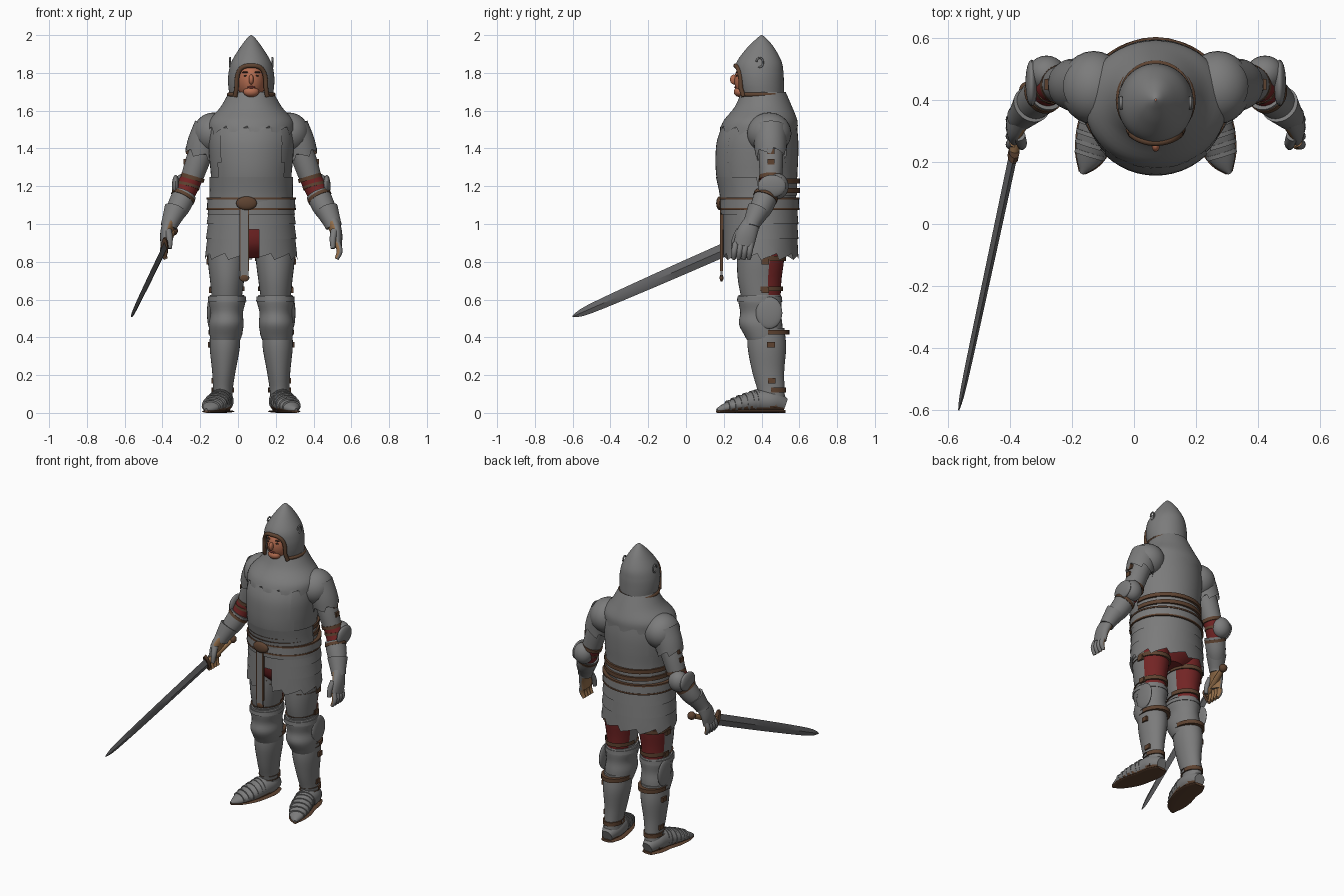
import bpy, bmesh, math
from mathutils import Vector, Matrix

if "Cube" in bpy.data.objects:
    bpy.data.objects.remove(bpy.data.objects["Cube"])

CENTRE = .07  # the body's mirror plane


def material(name, *rgb):
    m = bpy.data.materials.new(name)
    m.use_nodes = True
    m.diffuse_color = (*rgb, 1)
    m.node_tree.nodes["Principled BSDF"].inputs["Base Color"].default_value = (*rgb, 1)
    return m


STEEL = material("plate steel", .2, .2, .2)
BLADE = material("dark blade steel", .13, .13, .135)
BROWN = material("brown leather", .11, .055, .03)
TAN = material("tan leather", .3, .16, .07)
SKIN = material("skin", .45, .15, .08)
RED = material("red cloth", .17, .018, .018)
DARK = material("dark hair", .06, .03, .02)
LIPS = material("lips", .22, .05, .04)
meshes = []


def finish(name, bm, mats, mirror=False, rule=None):
    """Turn a bmesh into an object; rule gives each face a slot, or -1 to drop it."""
    bmesh.ops.recalc_face_normals(bm, faces=bm.faces)
    if rule:
        dropped = []
        for f in bm.faces:
            slot = rule(f.calc_center_median(), f.normal)
            if slot < 0:
                dropped.append(f)
            else:
                f.material_index = slot
        bmesh.ops.delete(bm, geom=dropped, context='FACES')
    mesh = bpy.data.meshes.new(name)
    bm.to_mesh(mesh)
    bm.free()
    for m in mats if isinstance(mats, tuple) else (mats,):
        mesh.materials.append(m)
    ob = bpy.data.objects.new(name, mesh)
    ob.location.x = CENTRE
    bpy.context.collection.objects.link(ob)
    if mirror:
        ob.modifiers.new("both sides", 'MIRROR')
    meshes.append(ob)
    return ob


def smooth_path(secs, steps):
    """Hermite curve through sections of (x, y, z, radius u, radius v)."""
    pts = [Vector(s) for s in secs]
    out = []
    last = len(pts) - 1
    for i in range(last):
        a, b = pts[i], pts[i + 1]
        ma = (b - pts[max(i - 1, 0)]) / 2
        mb = (pts[min(i + 2, last)] - a) / 2
        for k in range(steps):
            t = k / steps
            h = t * t * (3 - 2 * t)
            out.append(a * (1 - h) + b * h + ma * (t * (1 - t) ** 2) - mb * (t * t * (1 - t)))
    return out + [pts[-1]]


def sweep(name, secs, mats, level=False, n=32, steps=4, caps=True, zig=0, mirror=False, rule=None):
    """Skin elliptical rings, level or square to the path; zig notches the last ring."""
    bm = bmesh.new()
    path = smooth_path(secs, steps)
    rings = []
    for i, s in enumerate(path):
        u, v = Vector((1, 0, 0)), Vector((0, 1, 0))
        if not level:
            t = Vector((path[min(i + 1, len(path) - 1)] - path[max(i - 1, 0)])[:3]).normalized()
            u = (u - t * u.dot(t)).normalized()
            v = t.cross(u)
        ring = []
        for k in range(n):
            a = math.tau * k / n
            p = Vector(s[:3]) + u * (s[3] * math.cos(a)) + v * (s[4] * math.sin(a))
            if i == len(path) - 1:
                p.z += zig * (k % 6 - 3) / 3
            ring.append(bm.verts.new(p))
        rings.append(ring)
    for a, b in zip(rings, rings[1:]):
        for k in range(n):
            j = (k + 1) % n
            bm.faces.new((a[k], a[j], b[j], b[k]))
    if caps:
        bm.faces.new(rings[0])
        bm.faces.new(rings[-1])
    return finish(name, bm, mats, mirror, rule)


def limb(name, points, radii, mats, **kw):
    return sweep(name, [(*p, r, r) for p, r in zip(points, radii)], mats, **kw)


def ball(name, loc, size, mats, mirror=False, rule=None):
    bm = bmesh.new()
    bmesh.ops.create_uvsphere(bm, u_segments=24, v_segments=16, radius=1,
                              matrix=Matrix.LocRotScale(Vector(loc), None, Vector(size)))
    return finish(name, bm, mats, mirror, rule)


def block(name, loc, size, mat, mirror=False):
    bm = bmesh.new()
    bmesh.ops.create_cube(bm, size=1, matrix=Matrix.LocRotScale(Vector(loc), None, Vector(size)))
    return finish(name, bm, mat, mirror)


def cord(name, points, radius, mat):
    curve = bpy.data.curves.new(name, 'CURVE')
    curve.dimensions = '3D'
    curve.bevel_depth = radius
    curve.use_fill_caps = True
    spline = curve.splines.new('POLY')
    spline.points.add(len(points) - 1)
    for q, p in zip(spline.points, points):
        q.co = (*p, 1)
    curve.materials.append(mat)
    ob = bpy.data.objects.new(name, curve)
    ob.location.x = CENTRE
    bpy.context.collection.objects.link(ob)


def grow(secs, d):
    return [(x, y, z, a + d, b + d) for x, y, z, a, b in secs]


def back_only(limit):
    return lambda c, n: 0 if c.y > limit else -1


# Torso, breast and back plates, waist plate and mail cape
torso = [(0, .39, 1.05, .222, .195), (0, .385, 1.15, .212, .197), (0, .375, 1.25, .213, .208),
         (0, .375, 1.35, .222, .213), (0, .38, 1.45, .226, .208), (0, .395, 1.55, .21, .182),
         (0, .41, 1.62, .15, .14), (0, .41, 1.7, .105, .105)]
sweep("torso", torso, STEEL, True, n=48)
sweep("breast_and_back_plate", grow(torso[1:6], .006), STEEL, True, n=48, caps=False,
      rule=lambda c, n: 0 if abs(c.x) < .17 else -1)
sweep("waist_plate", grow(torso[:3], .009), STEEL, True, n=48, caps=False,
      rule=lambda c, n: 0 if c.y < .38 else -1)
sweep("mail_cape", grow(torso[:4:-1], .012) + [(0, .385, 1.5, .23, .206)], STEEL, True,
      n=72, caps=False, zig=.03)
for z in (1.19, 1.24):
    sweep("back_strap", [(0, .385, z, .22, .218), (0, .385, z - .025, .22, .218)], BROWN, True,
          steps=1, rule=back_only(.37))

# Belt, buckle and hanging strap end
sweep("belt", [(0, .39, 1.13, .232, .207), (0, .39, 1.08, .234, .209)], STEEL, True, n=48, steps=1)
for z in (1.075, 1.13):
    sweep("belt_edge", [(0, .39, z, .236, .211), (0, .39, z + .01, .236, .211)], BROWN, True, n=48, steps=1)
ball("buckle", (-.025, .178, 1.11), (.055, .018, .036), BROWN)
block("strap_end", (-.037, .188, .9), (.044, .012, .38), STEEL)
for x in (-.06, -.014):
    block("strap_edge", (x, .188, .92), (.006, .014, .34), BROWN)
ball("strap_tip", (-.037, .188, .715), (.027, .01, .02), BROWN)


# Skirt plates, open at the front, over the cloth hips
def slit(c, n):
    return -1 if c.y < .3 and c.z < .96 and -.02 < c.x < .05 else 0


for i, (top, low) in enumerate(((1.09, 1.0), (1.02, .92), (.95, .83))):
    sweep("skirt_plate", [(0, .392, top, .222 + i * .004, .196), (0, .395, low, .236 + i * .004, .2)],
          STEEL, True, n=72, caps=False, zig=.02 * (i == 2), rule=slit)
sweep("hips", [(0, .4, 1.06, .19, .16), (0, .4, .9, .2, .15), (0, .41, .82, .1, .09)], RED, True)

# Helmet with an arched face opening
shell = [(0, .4, 1.68, .115, .118), (0, .392, 1.74, .122, .126), (0, .388, 1.8, .12, .128),
         (0, .388, 1.86, .104, .118), (0, .395, 1.93, .062, .074), (0, .4, 1.98, .025, .028),
         (0, .4, 2, .003, .003)]


def opening(c, n):
    arch = (abs(c.x) / .077) ** 3 + (max(c.z - 1.72, 0) / .115) ** 3
    return -1 if c.y < .36 and arch < 1 else 0


sweep("helmet", shell, STEEL, True, n=72, steps=8, caps=False, rule=opening)
trim = []
for k in range(25):
    a = math.pi * k / 24
    x = .078 * math.copysign(abs(math.cos(a)) ** .67, math.cos(a))
    z = 1.72 + .118 * math.sin(a) ** .67
    trim.append((x, .385 - .122 * math.sqrt(1 - (x / .124) ** 2), z))
ends = [[(s * .085, .305, 1.675)] for s in (1, -1)]
cord("face_trim", ends[0] + trim + ends[1], .012, BROWN)
rim = [math.pi * (k / 24 * 1.5 - .25) for k in range(25)]
cord("neck_trim", [(.118 * math.cos(a), .4 + .12 * math.sin(a), 1.685) for a in rim], .011, BROWN)
for s in (1, -1):
    cord("side_hook", [(s * .112, .39 + .018 * math.cos(a / 2), 1.855 + .025 * math.sin(a / 2))
                       for a in range(-4, 7)], .005, STEEL)

# Face
ball("head", (0, .36, 1.76), (.077, .105, .11), SKIN)
ball("chin", (0, .285, 1.7), (.042, .032, .028), SKIN)
ball("nose", (0, .253, 1.765), (.013, .02, .026), SKIN)
ball("mouth", (0, .262, 1.724), (.022, .007, .006), LIPS)
ball("eyes", (.03, .27, 1.785), (.011, .006, .005), DARK, True)
ball("brows", (.031, .272, 1.803), (.018, .008, .004), DARK, True)

# Arms, shoulder to wrist
ball("shoulder_plates", (.2, .44, 1.48), (.108, .118, .11), STEEL, True)
limb("shoulder_lames", [(.215, .445, 1.51), (.25, .447, 1.43), (.268, .45, 1.37)], (.09, .087, .083),
     STEEL, mirror=True, caps=False, zig=.02, n=36)
limb("upper_arms", [(.24, .45, 1.45), (.285, .45, 1.33), (.315, .45, 1.24)], (.066, .064, .058), STEEL, mirror=True)
limb("sleeves", [(.3, .45, 1.27), (.34, .445, 1.19), (.38, .405, 1.1)], (.055, .058, .05), RED, mirror=True)
ball("elbow_plates", (.352, .485, 1.2), (.062, .058, .068), STEEL, True)
ball("elbow_wings", (.4, .455, 1.2), (.02, .075, .06), STEEL, True)
limb("forearm_plates", [(.352, .428, 1.16), (.385, .4, 1.09), (.42, .365, 1.03)], (.063, .06, .045),
     STEEL, mirror=True)
for p, q, r in (((.307, .45, 1.255), (.313, .45, 1.235), .063),
                ((.331, .448, 1.21), (.335, .446, 1.195), .061),
                ((.357, .424, 1.15), (.365, .418, 1.135), .066)):
    limb("arm_strap", [p, q], (r, r), BROWN, mirror=True, steps=1)
for x, z in ((.335, 1.385), (.348, 1.33)):
    block("arm_hinge", (x, .45, z), (.02, .035, .03), BROWN, True)

# Gauntlets with leather palms
limb("gauntlet_cuffs", [(.4, .385, 1.075), (.428, .352, 1.01), (.437, .345, .985)], (.062, .047, .044),
     STEEL, mirror=True)
sweep("hands", [(.432, .35, 1.01, .036, .045), (.452, .322, .95, .03, .055), (.456, .305, .885, .024, .054)],
      (STEEL, TAN), mirror=True, rule=lambda c, n: 1 if n.x < -.4 else 0)
for i in range(4):
    y = .345 - .027 * i
    limb("finger", [(.457, y, .9), (.468, y - .008, .855), (.452, y - .012, .815)], (.016, .016, .011),
         (STEEL, TAN), mirror=True, n=12, rule=lambda c, n: 1 if n.x < .1 else 0)
limb("thumb", [(.44, .285, .965), (.432, .26, .92), (.432, .25, .87)], (.02, .017, .012), STEEL, mirror=True, n=12)

# Sword in the right hand
hand = Vector((-.448, .275, .895))
tip = Vector((-.635, -.6, .51))


def along(t):
    return hand.lerp(tip, t)


sweep("sword_blade", [(*along(.05), .014, .036), (*along(.5), .012, .033), (*along(.9), .009, .024),
                      (*along(1), .002, .003)], BLADE, n=4)
limb("sword_grip", [along(-.16), along(-.06), along(.05)], (.015, .019, .016), TAN, n=16)
ball("sword_pommel", along(-.18), (.026, .026, .026), BROWN)
sweep("sword_guard", [(*along(.045), .018, .06), (*along(.065), .018, .06)], BROWN, n=12, steps=1)


# Legs: plates in front, red cloth behind the thigh
def thigh_cloth(c, n):
    return 1 if n.y > .35 and c.z > .6 else 0


sweep("thighs", [(.125, .4, .97, .1, .125), (.127, .395, .82, .103, .125), (.128, .39, .7, .09, .115),
                 (.13, .4, .58, .076, .1)], (STEEL, RED), True, mirror=True, rule=thigh_cloth)
sweep("knee_plates", [(.128, .39, .625, .09, .112), (.128, .392, .59, .098, .115), (.13, .395, .53, .086, .108),
                      (.132, .395, .47, .092, .115), (.135, .41, .41, .085, .1), (.137, .415, .385, .078, .092)],
      STEEL, True, mirror=True)
sweep("knee_lames", [(.128, .39, .615, .1, .118), (.128, .39, .59, .102, .12)], STEEL, True, mirror=True, steps=1)
ball("knee_wings", (.218, .44, .53), (.016, .07, .085), STEEL, True)
sweep("shins", [(.138, .425, .45, .078, .095), (.14, .428, .35, .08, .102), (.145, .435, .22, .062, .085),
                (.15, .45, .12, .052, .072), (.152, .455, .05, .055, .07)], STEEL, True, mirror=True)
for x, y, z, a, b in ((.127, .4, .83, .108, .13), (.128, .395, .67, .093, .119),
                      (.136, .435, .44, .09, .112), (.15, .45, .135, .06, .08)):
    sweep("leg_strap", [(x, y, z, a, b), (x, y, z - .026, a, b)], BROWN, True, mirror=True, steps=1,
          rule=back_only(y))
for x, y, z in ((.228, .42, .8), (.215, .42, .65), (.22, .45, .36), (.202, .455, .17), (.2, .46, .045)):
    block("leg_hinge", (x, y, z), (.018, .04, .03), BROWN, True)

# Pointed plated shoes with leather soles
foot = [(.15, .525, .04, .035, .038), (.155, .46, .06, .062, .06), (.165, .38, .06, .064, .06),
        (.19, .29, .045, .064, .045), (.217, .21, .026, .042, .026), (.238, .165, .012, .008, .012)]
sweep("shoes", foot, (STEEL, BROWN), mirror=True, rule=lambda c, n: 1 if n.z < -.5 else 0)
sweep("soles", [(x, y, .008, a + .004, .008) for x, y, z, a, b in foot], BROWN, mirror=True)
for x, y, z, a, b in smooth_path(foot[2:5], 3)[:6]:
    sweep("shoe_lame", [(x, y, z + .004, a + .003, b + .002), (x + .004, y - .013, z + .003, a + .002, b)],
          STEEL, mirror=True, steps=1)

# Smooth shading with crisp plate edges
bpy.ops.object.select_all(action='DESELECT')
for ob in meshes:
    ob.select_set(True)
bpy.context.view_layer.objects.active = meshes[0]
bpy.ops.object.shade_smooth_by_angle(angle=math.radians(40))
